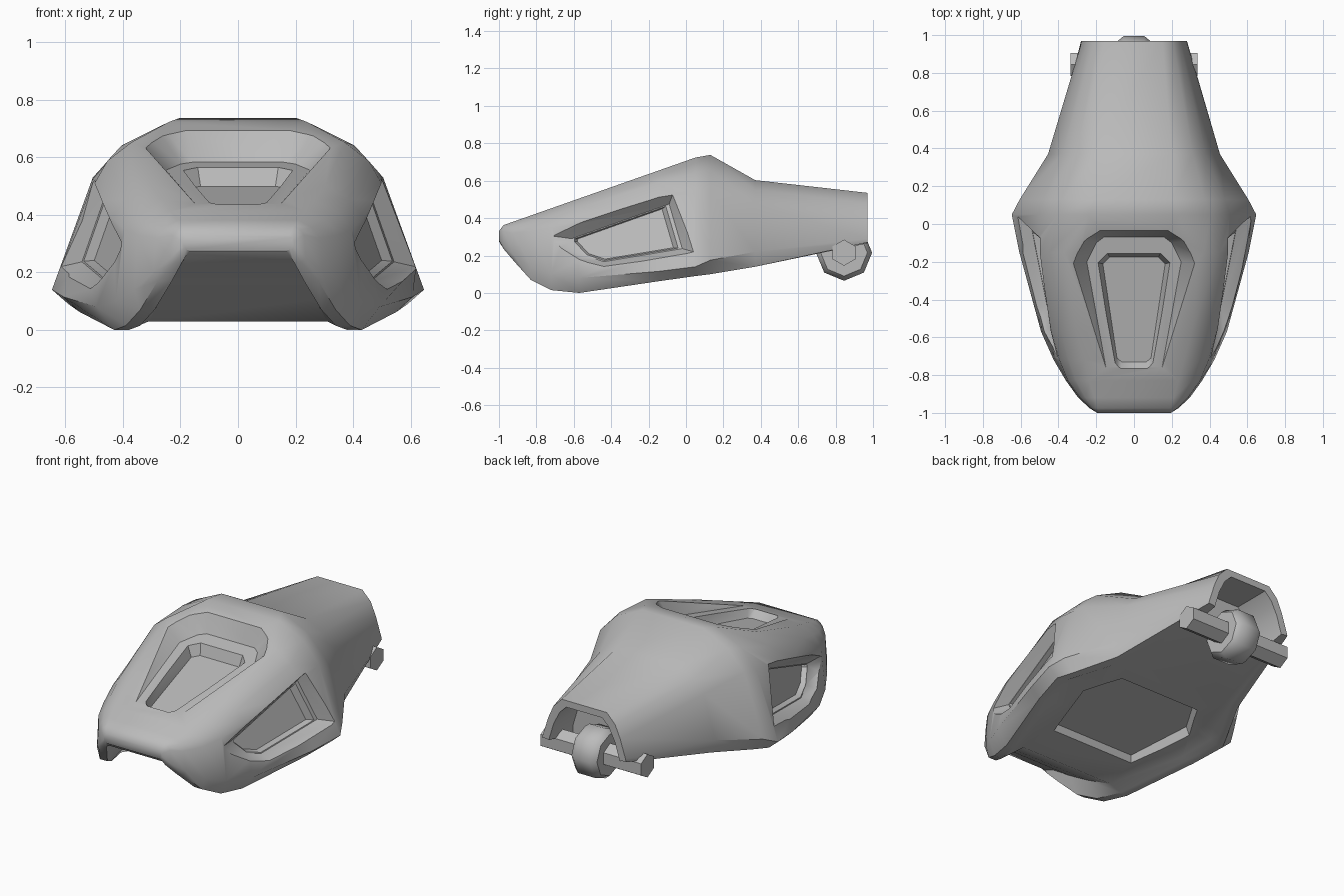
import bpy, bmesh, math

cube = bpy.data.objects.get("Cube")
if cube:
    bpy.data.objects.remove(cube, do_unlink=True)

grey = bpy.data.materials.new("plain grey")
grey.use_nodes = True
grey.diffuse_color = (0.5, 0.5, 0.5, 1)
grey.node_tree.nodes["Principled BSDF"].inputs["Base Color"].default_value = grey.diffuse_color


def finish(bm, name):
    """Turn the bmesh into a named object."""
    bmesh.ops.recalc_face_normals(bm, faces=bm.faces)
    mesh = bpy.data.meshes.new(name)
    bm.to_mesh(mesh)
    bm.free()
    mesh.materials.append(grey)
    obj = bpy.data.objects.new(name, mesh)
    bpy.context.collection.objects.link(obj)
    return obj


def hull(name, points):
    """Convex solid around the points."""
    bm = bmesh.new()
    for point in points:
        bm.verts.new(point)
    bmesh.ops.convex_hull(bm, input=bm.verts)
    loose = [v for v in bm.verts if not v.link_faces]
    bmesh.ops.delete(bm, geom=loose, context='VERTS')
    bmesh.ops.dissolve_limit(bm, angle_limit=0.01, verts=bm.verts, edges=bm.edges)
    return finish(bm, name)


def select(obj):
    bpy.ops.object.select_all(action='DESELECT')
    obj.select_set(True)
    bpy.context.view_layer.objects.active = obj


def carve(obj, cutter):
    """Subtract the cutter from the object and remove it."""
    select(obj)
    mod = obj.modifiers.new("carve", 'BOOLEAN')
    mod.operation = 'DIFFERENCE'
    mod.solver = 'EXACT'
    mod.object = cutter
    bpy.ops.object.modifier_apply(modifier=mod.name)
    bpy.data.objects.remove(cutter, do_unlink=True)


def mix(a, b, t):
    return tuple(p + (q - p) * t for p, q in zip(a, b))


def flare(floor, rim, reach=2.0):
    """Cutter points: pocket floor plus its rim pushed out past the surface."""
    return floor + [mix(f, r, reach) for f, r in zip(floor, rim)]


def both(points):
    """Points together with their mirror images."""
    return points + [(-x, y, z) for x, y, z in points]


def top_z(y):
    """Slope of the broad flat top."""
    return .706 + .352 * y


def half_section(top, shoulder, wall_foot, rail, panel):
    """Half outline with a rounding point on the shoulder and a flat rail underneath."""
    (tx, tz), (sx, sz) = top, shoulder
    rounding = (tx + (sx - tx) * .62, tz + (sz - tz) * .42)
    rail_inner = (max(rail[0] - .05, panel[0] + .01), rail[1])
    return [top, rounding, shoulder, wall_foot, rail, rail_inner, panel]


# Body stations: distance, then top edge, shoulder, wall foot, rail and underside panel
stations = [
    (-1, (.18, .33), (.195, .31), (.195, .29), (.19, .28), (.17, .275)),
    (-.975, (.195, top_z(-.975)), (.23, .33), (.235, .25), (.22, .235), (.185, .25)),
    (-.92, (.21, top_z(-.92)), (.285, .32), (.295, .2), (.28, .17), (.2, .23)),
    (-.83, (.235, top_z(-.83)), (.35, .33), (.36, .14), (.34, .07), (.235, .17)),
    (-.72, (.265, top_z(-.72)), (.395, .35), (.425, .1), (.39, .015), (.27, .105)),
    (-.57, (.305, top_z(-.57)), (.437, .39), (.492, .08), (.43, 0), (.31, .03)),
    (-.15, (.37, top_z(-.15)), (.505, .5), (.607, .115), (.55, .062), (.47, .075)),
    (.05, (.24, top_z(.05)), (.505, .53), (.647, .14), (.59, .09), (.5, .105)),
    (.13, (.2, .738), (.48, .545), (.605, .175), (.55, .1), (.46, .12)),
    (.37, (.2, .603), (.38, .48), (.455, .22), (.43, .14), (.35, .15)),
    (.97, (.15, .535), (.24, .4), (.275, .29), (.28, .27), (.24, .265)),
]
bm = bmesh.new()
rings = []
for y, *corners in stations:
    half = half_section(*corners)
    loop = half + [(-x, z) for x, z in reversed(half)]
    rings.append([bm.verts.new((x, y, z)) for x, z in loop])
for a, b in zip(rings, rings[1:]):
    for i in range(len(a)):
        j = (i + 1) % len(a)
        bm.faces.new((a[i], a[j], b[j], b[i]))
bm.faces.new(rings[0])
bm.faces.new(rings[-1])
body = finish(bm, "body_shell")


# Top recess, running out towards the front, with a smaller pocket in its floor
def recess_z(y):
    return .598 + .21 * y


floor = [(x, y, recess_z(y)) for x, y in ((.16, -.07), (.2, -.1), (.25, -.2), (.145, -.78))]
rim = [(x, y, top_z(y) + .01) for x, y in ((.18, -.03), (.27, -.09), (.33, -.21), (.15, -.78))]
carve(body, hull("recess_cutter", both(flare(floor, rim))))

floor = [(x, y, .533 + .19 * y) for x, y in ((.13, -.175), (.165, -.21), (.09, -.71), (.065, -.73))]
rim = [(x, y, recess_z(y)) for x, y in ((.14, -.155), (.19, -.205), (.1, -.735), (.07, -.765))]
carve(body, hull("pocket_cutter", both(flare(floor, rim))))


# Side windows: sunken ledge with a shallower inner pocket, on both sides
def on_wall(outline, depth):
    return [(.669 + .245 * y - .28 * z - depth, y, z) for y, z in outline]


def shrink(outline, amount):
    centre = [sum(c) / len(outline) for c in zip(*outline)]
    return [mix(p, centre, amount) for p in outline]


outer = ((-.72, .305), (-.07, .53), (.04, .22), (-.44, .14), (-.57, .175), (-.72, .28))
ledge = ((-.61, .29), (-.09, .475), (-.02, .237), (-.44, .167), (-.54, .2), (-.61, .275))
steps = (
    flare(on_wall(ledge, .055), on_wall(outer, 0), 1.7),
    flare(on_wall(shrink(ledge, .13), .085), on_wall(shrink(ledge, .06), .055), 1.7),
)
for side in (1, -1):
    for points in steps:
        carve(body, hull("window_cutter", [(side * x, y, z) for x, y, z in points]))

# Six-sided pocket in the underside
plan = ((.28, -.36), (.38, .02), (.27, .22))
floor = [(x * .94, y * .94, .145 + .15 * y) for x, y in plan]
rim = [(x, y, .09 + .15 * y) for x, y in plan]
carve(body, hull("under_cutter", both(flare(floor, rim))))

# Rear arch hollow, open below
arch = ((.12, .495), (.165, .45), (.205, .37), (.235, .27), (.24, 0))
carve(body, hull("arch_cutter", both([(x, y, z) for x, z in arch for y in (.74, 1.1)])))


# Roller and its six-sided axle
def spindle(name, sides, half_profile):
    points = []
    for x, r in half_profile:
        for k in range(sides):
            a = math.tau * k / sides
            points.append((x, .845 + r * math.sin(a), .215 + r * math.cos(a)))
    return hull(name, both(points))


roller = spindle("roller", 8, ((.085, .125), (.055, .15)))
axle = spindle("axle", 6, ((.335, .07),))

for obj, angle in ((body, 38), (roller, 50), (axle, 20)):
    select(obj)
    bpy.ops.object.shade_smooth_by_angle(angle=math.radians(angle))
